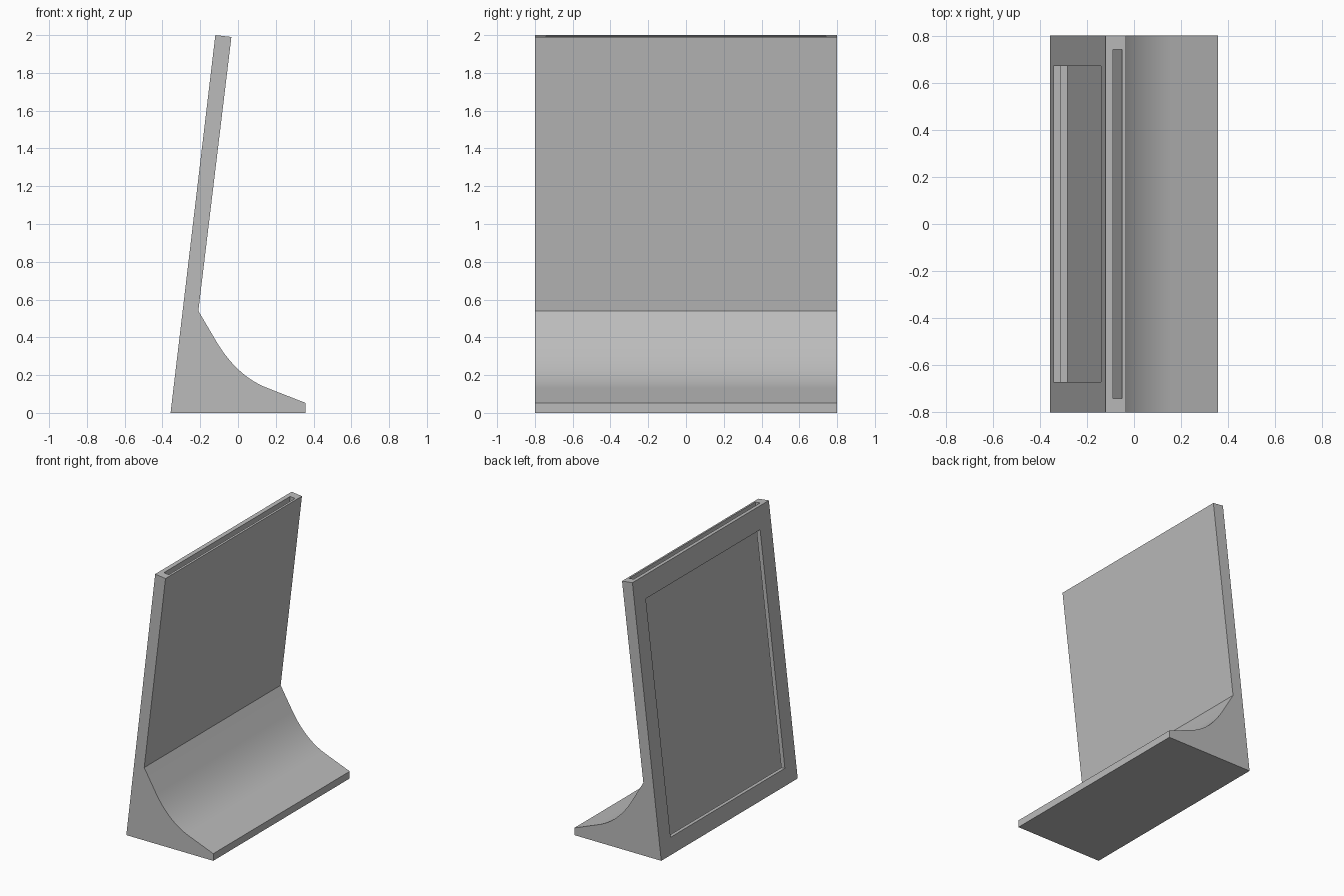
import bpy, bmesh, math
from mathutils import Matrix, Vector

cube = bpy.data.objects.get("Cube")
if cube:
    bpy.data.objects.remove(cube, do_unlink=True)

HALF_WIDTH = 0.8
HEEL = Vector((-0.357, 0, 0))
LEAN = math.atan(0.1187)

grey = bpy.data.materials.new("light grey")
grey.use_nodes = True
colour = (0.5, 0.5, 0.5, 1)
grey.diffuse_color = colour
grey.node_tree.nodes["Principled BSDF"].inputs["Base Color"].default_value = colour


def add_object(name, bm):
    bmesh.ops.recalc_face_normals(bm, faces=bm.faces)
    mesh = bpy.data.meshes.new(name)
    bm.to_mesh(mesh)
    bm.free()
    mesh.materials.append(grey)
    obj = bpy.data.objects.new(name, mesh)
    bpy.context.collection.objects.link(obj)
    return obj


def panel_cutter(name, depth, half_width, height):
    """Box in the leaning panel's frame: depth in from its back, height up along it."""
    bm = bmesh.new()
    size = (depth[1] - depth[0], 2 * half_width, height[1] - height[0])
    centre = (sum(depth) / 2, 0, sum(height) / 2)
    place = (Matrix.Translation(HEEL) @ Matrix.Rotation(LEAN, 4, 'Y')
             @ Matrix.Translation(centre) @ Matrix.Diagonal((*size, 1)))
    bmesh.ops.create_cube(bm, size=1, matrix=place)
    obj = add_object(name, bm)
    obj.hide_render = True
    return obj


# Side profile: flat foot, swept curve, leaning panel
a, b, c = Vector((-0.11, 0.37)), Vector((0, 0.19)), Vector((0.16, 0.13))
steps = 16
sweep = [a * t * t + b * 2 * t * (1 - t) + c * (1 - t) ** 2
         for t in (i / steps for i in range(steps + 1))]
profile = [(-0.357, 0), (0.357, 0), (0.357, 0.053), *sweep,
           (-0.21, 0.54), (-0.035, 1.99), (-0.12, 2)]

# Extrude the profile across the full width
bm = bmesh.new()
side = bm.faces.new([bm.verts.new((x, -HALF_WIDTH, z)) for x, z in profile])
new = bmesh.ops.extrude_face_region(bm, geom=[side], use_keep_orig=True)["geom"]
bmesh.ops.translate(bm, vec=(0, 2 * HALF_WIDTH, 0),
                    verts=[v for v in new if isinstance(v, bmesh.types.BMVert)])
stand = add_object("display_stand", bm)

bpy.ops.object.select_all(action='DESELECT')
stand.select_set(True)
bpy.context.view_layer.objects.active = stand
bpy.ops.object.shade_smooth_by_angle(angle=math.radians(20))

# Insert slot open at the top, and the window in the back that looks into it
cutters = [panel_cutter("insert_slot", (0.03, 0.07), 0.74, (0.05, 2.2)),
           panel_cutter("back_window", (-0.1, 0.05), 0.67, (0.122, 1.85))]
for cutter in cutters:
    mod = stand.modifiers.new(cutter.name, 'BOOLEAN')
    mod.operation = 'DIFFERENCE'
    mod.solver = 'EXACT'
    mod.object = cutter
    bpy.ops.object.modifier_apply(modifier=mod.name)
    bpy.data.objects.remove(cutter, do_unlink=True)
